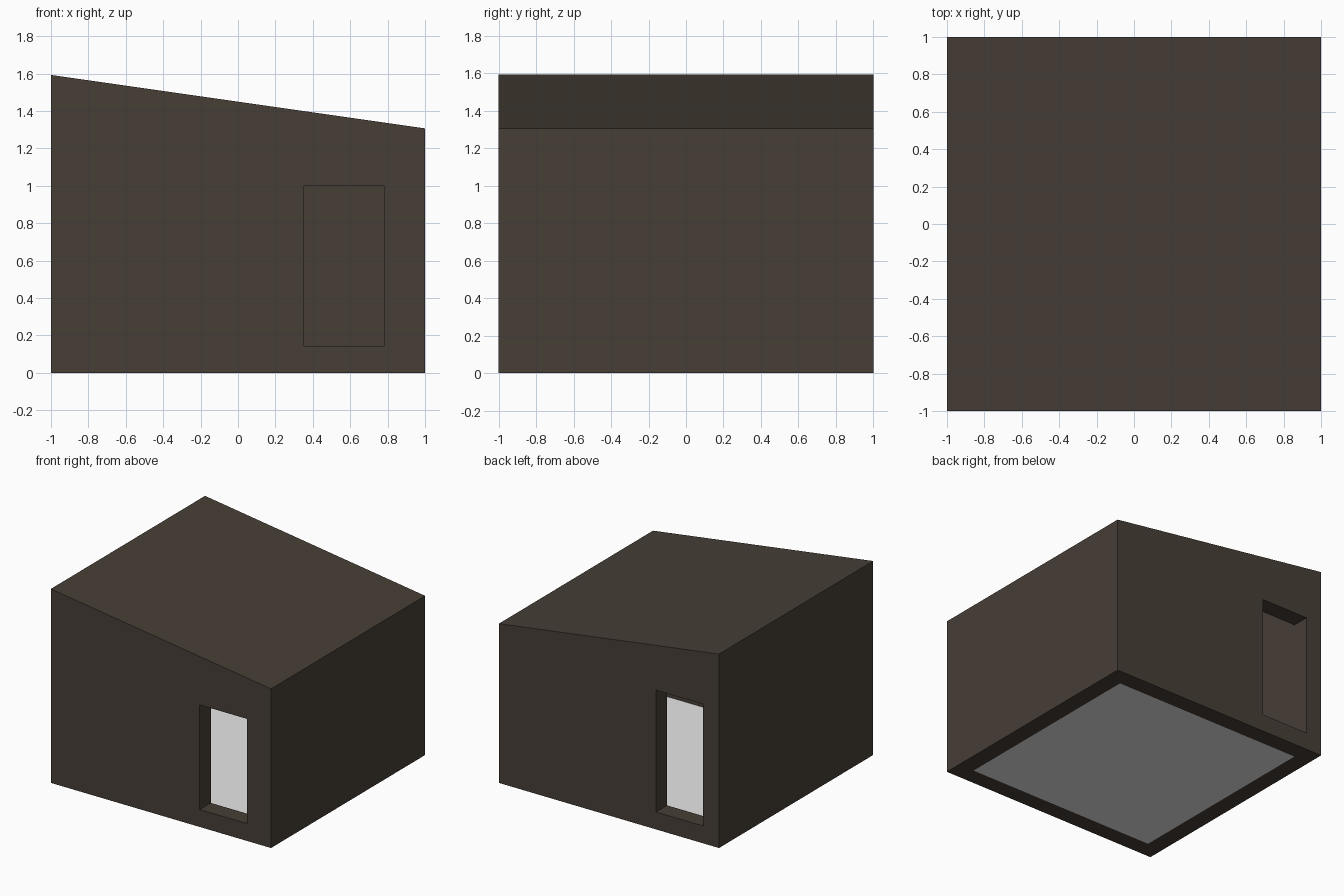
import bpy, bmesh, math

if "Cube" in bpy.data.objects:
    bpy.data.objects.remove(bpy.data.objects["Cube"])

U = 1 / 7            # wall thickness, the module of the building
SLOPE = -1 / 7       # roof pitch along x


def material(name, rgb):
    m = bpy.data.materials.new(name)
    m.diffuse_color = (*rgb, 1)
    m.use_nodes = True
    m.node_tree.nodes["Principled BSDF"].inputs["Base Color"].default_value = m.diffuse_color
    return m


def prism(name, half, z0, z_mid, slope, x0, y0, y1, mat):
    """Block centred on x0 whose top slopes along x, extruded from y0 to y1."""
    bm = bmesh.new()
    xl, xr = x0 - half, x0 + half
    pts = [(xl, z0), (xr, z0), (xr, z_mid + slope * half), (xl, z_mid - slope * half)]
    face = bm.faces.new([bm.verts.new((x, y0, z)) for x, z in pts])
    ext = bmesh.ops.extrude_face_region(bm, geom=[face])
    moved = [g for g in ext["geom"] if isinstance(g, bmesh.types.BMVert)]
    bmesh.ops.translate(bm, verts=moved, vec=(0, y1 - y0, 0))
    bmesh.ops.recalc_face_normals(bm, faces=bm.faces)
    me = bpy.data.meshes.new(name)
    bm.to_mesh(me)
    bm.free()
    me.materials.append(mat)
    ob = bpy.data.objects.new(name, me)
    bpy.context.collection.objects.link(ob)
    return ob


def cut(target, cutter):
    mod = target.modifiers.new("cut", 'BOOLEAN')
    mod.operation = 'DIFFERENCE'
    mod.solver = 'EXACT'
    mod.object = cutter
    cutter.hide_render = True
    bpy.context.view_layer.objects.active = target
    bpy.ops.object.modifier_apply(modifier=mod.name)
    bpy.data.objects.remove(cutter, do_unlink=True)


brown = material("dark brown", (0.063, 0.049, 0.037))
pale = material("pale grey", (0.8, 0.8, 0.8))

# Walls and sloping roof as one shell
roof_mid = 1.45
ceiling_mid = roof_mid - U / math.cos(math.atan(SLOPE))
shell = prism("walls_and_roof", 1, 0, roof_mid, SLOPE, 0, -1, 1, brown)
inner = 1 - U
cut(shell, prism("room_cutter", inner, -0.2, ceiling_mid, SLOPE, 0, -inner, inner, brown))

# Front window, and taller back window beside the inner wall
cut(shell, prism("front_window_cutter", 1.5 * U, U, 7 * U + 0.002, 0, 0.567, -1.2, -0.7, brown))
cut(shell, prism("back_window_cutter", 1.5 * U, U, 8 * U, 0, -4.5 * U + 0.0005, 0.7, 1.2, brown))

# Floor slab set between the walls
prism("floor", inner, 0, 0.06, 0, 0, -inner, inner, pale)
